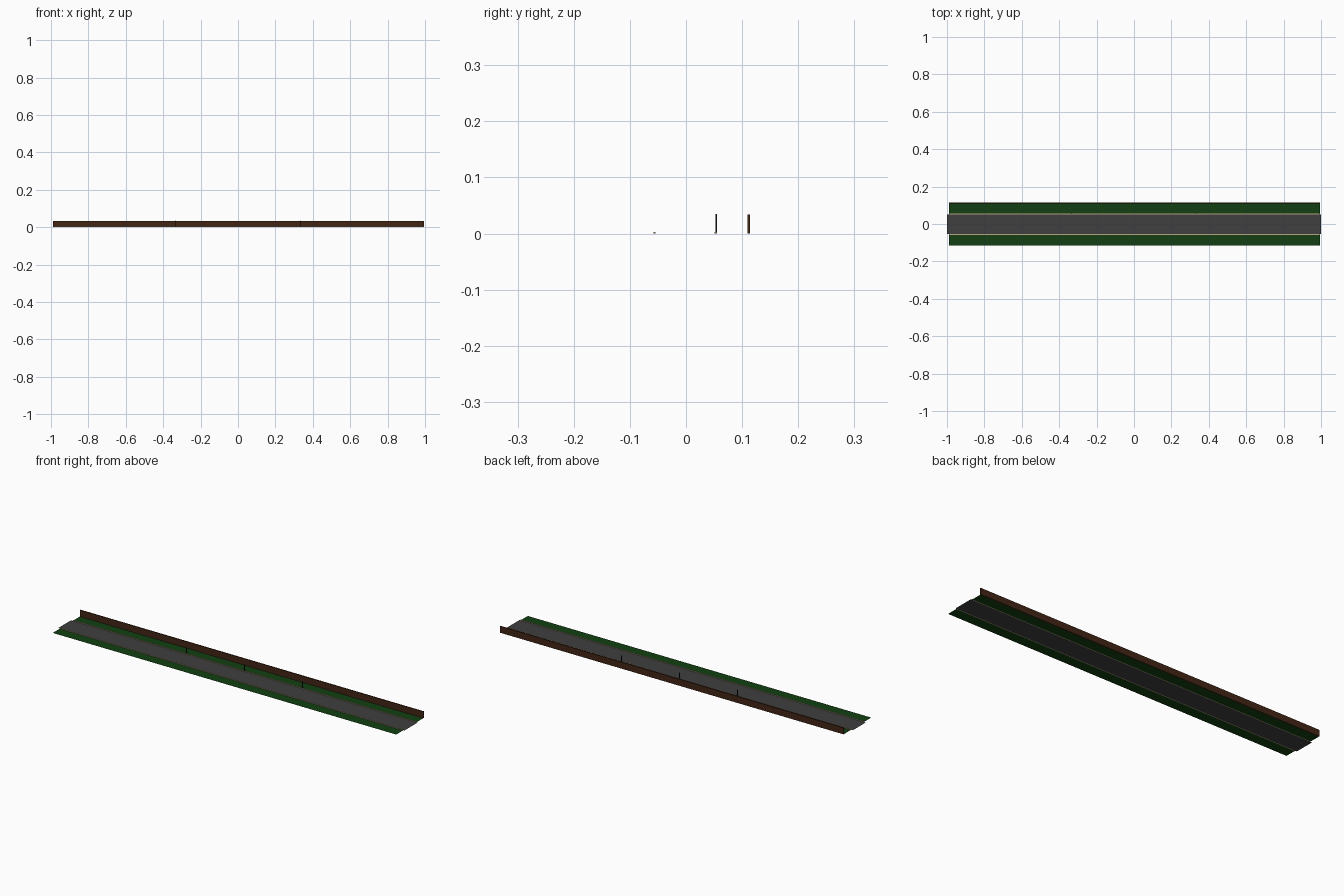
import bpy

if "Cube" in bpy.data.objects:
    bpy.data.objects.remove(bpy.data.objects["Cube"])


def material(name, rgb):
    m = bpy.data.materials.new(name)
    m.diffuse_color = (*rgb, 1.0)
    m.use_nodes = True
    m.node_tree.nodes["Principled BSDF"].inputs["Base Color"].default_value = m.diffuse_color
    return m


ASPHALT = material("asphalt grey", (0.05, 0.05, 0.05))
GRASS = material("grass green", (0.006, 0.05, 0.006))
WOOD = material("dark brown wood", (0.055, 0.018, 0.007))
STONE = material("tan kerb stone", (0.5, 0.4, 0.25))
IRON = material("black iron", (0.008, 0.008, 0.008))


def finish(name, mat):
    o = bpy.context.object
    o.name = name
    bpy.ops.object.transform_apply(location=True, rotation=False, scale=True)
    o.data.materials.append(mat)


def sheet(name, x, y, z, mat):
    bpy.ops.mesh.primitive_plane_add(size=1, location=(sum(x) / 2, sum(y) / 2, z))
    bpy.context.object.scale = (x[1] - x[0], y[1] - y[0], 1)
    finish(name, mat)


def box(name, x, y, z, mat):
    bpy.ops.mesh.primitive_cube_add(size=1, location=(sum(x) / 2, sum(y) / 2, sum(z) / 2))
    bpy.context.object.scale = (x[1] - x[0], y[1] - y[0], z[1] - z[0])
    finish(name, mat)


SPAN = (-0.99, 0.994)

# road surface, slightly longer than the verges
sheet("road", (-1, 1), (-0.054, 0.051), 0, ASPHALT)

# grass verges either side
sheet("front_verge", SPAN, (-0.1145, -0.058), 0, GRASS)
sheet("back_verge", SPAN, (0.055, 0.111), 0, GRASS)

# thin kerbs between road and grass
box("front_kerb", SPAN, (-0.058, -0.054), (0, 0.003), STONE)
box("back_kerb", SPAN, (0.051, 0.055), (0, 0.003), STONE)

# wall along the back edge
box("back_fence", SPAN, (0.1095, 0.1145), (0, 0.034), WOOD)

# slim posts standing on the back kerb
for i, x in enumerate((-0.335, 0.0, 0.335)):
    box(f"post_{i + 1}", (x - 0.0013, x + 0.0013), (0.0527, 0.0553), (0, 0.035), IRON)
